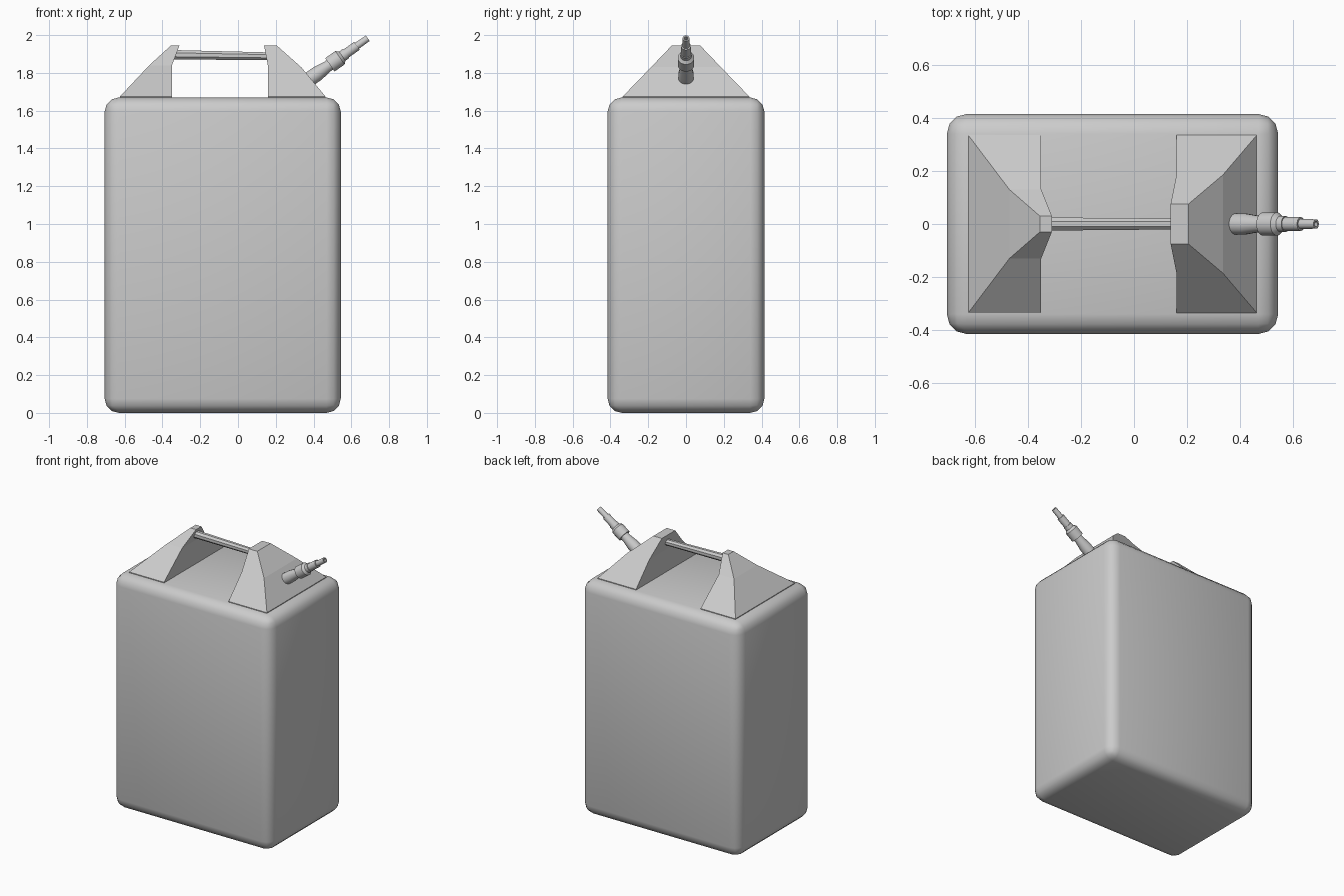
import bpy, bmesh, math
from mathutils import Matrix, Vector

if "Cube" in bpy.data.objects:
    bpy.data.objects.remove(bpy.data.objects["Cube"])


def finish(name, bm, smooth=None):
    bmesh.ops.recalc_face_normals(bm, faces=bm.faces)
    me = bpy.data.meshes.new(name)
    bm.to_mesh(me)
    bm.free()
    ob = bpy.data.objects.new(name, me)
    bpy.context.collection.objects.link(ob)
    if smooth is not None:
        bpy.ops.object.select_all(action='DESELECT')
        ob.select_set(True)
        bpy.context.view_layer.objects.active = ob
        bpy.ops.object.shade_smooth_by_angle(angle=math.radians(smooth))
    return ob


def loft(name, rings, smooth=None):
    """Skin a list of equal-length point rings and cap both ends."""
    bm = bmesh.new()
    rows = [[bm.verts.new(p) for p in ring] for ring in rings]
    n = len(rows[0])
    for a, b in zip(rows, rows[1:]):
        for i in range(n):
            j = (i + 1) % n
            bm.faces.new((a[i], a[j], b[j], b[i]))
    bm.faces.new(rows[0])
    bm.faces.new(rows[-1])
    return finish(name, bm, smooth)


def rect(x0, x1, hy, z):
    return [(x0, -hy, z), (x1, -hy, z), (x1, hy, z), (x0, hy, z)]


def tube(name, start, end, profile, sides, smooth):
    """Round part along an axis; profile holds (distance, radius)."""
    start = Vector(start)
    axis = (Vector(end) - start).normalized()
    side = Vector((0, 1, 0))
    up = axis.cross(side)
    rings = []
    for s, r in profile:
        angles = [2 * math.pi * (i + 0.5) / sides for i in range(sides)]
        rings.append([start + axis * s + (side * math.cos(a) + up * math.sin(a)) * r
                      for a in angles])
    return loft(name, rings, smooth)


# Can body: rounded box
bm = bmesh.new()
bmesh.ops.create_cube(bm, size=1, matrix=Matrix.Translation((-0.081, 0, 0.84))
                      @ Matrix.Diagonal((1.25, 0.83, 1.67, 1)))
bmesh.ops.bevel(bm, geom=bm.edges[:], offset=0.075, segments=3,
                profile=0.5, affect='EDGES')
low = min(v.co.z for v in bm.verts)
bmesh.ops.translate(bm, verts=bm.verts, vec=(0, 0, -low))
finish("can_body", bm, 40)

# Tapering handle supports
loft("left_handle_support", [
    rect(-0.625, -0.35, 0.335, 1.655),
    rect(-0.625, -0.35, 0.335, 1.675),
    rect(-0.47, -0.35, 0.13, 1.84),
    rect(-0.355, -0.31, 0.03, 1.945)])
loft("right_handle_support", [
    rect(0.16, 0.463, 0.335, 1.655),
    rect(0.16, 0.463, 0.335, 1.675),
    rect(0.16, 0.335, 0.185, 1.83),
    rect(0.138, 0.205, 0.075, 1.945)])

# Grip bar
tube("handle_bar", (-0.345, 0, 1.896), (0.17, 0, 1.888),
     [(0, 0.027), (0.515, 0.022)], 8, None)

# Stepped pouring spout with an open tip
tube("spout", (0.38, 0, 1.768), (0.685, 0, 1.982), [
    (-0.02, 0.040), (0.05, 0.040), (0.11, 0.031), (0.13, 0.031),
    (0.13, 0.044), (0.195, 0.044), (0.21, 0.030), (0.235, 0.030),
    (0.235, 0.026), (0.305, 0.026), (0.305, 0.019), (0.375, 0.018),
    (0.375, 0.010), (0.30, 0.010)], 16, 30)
